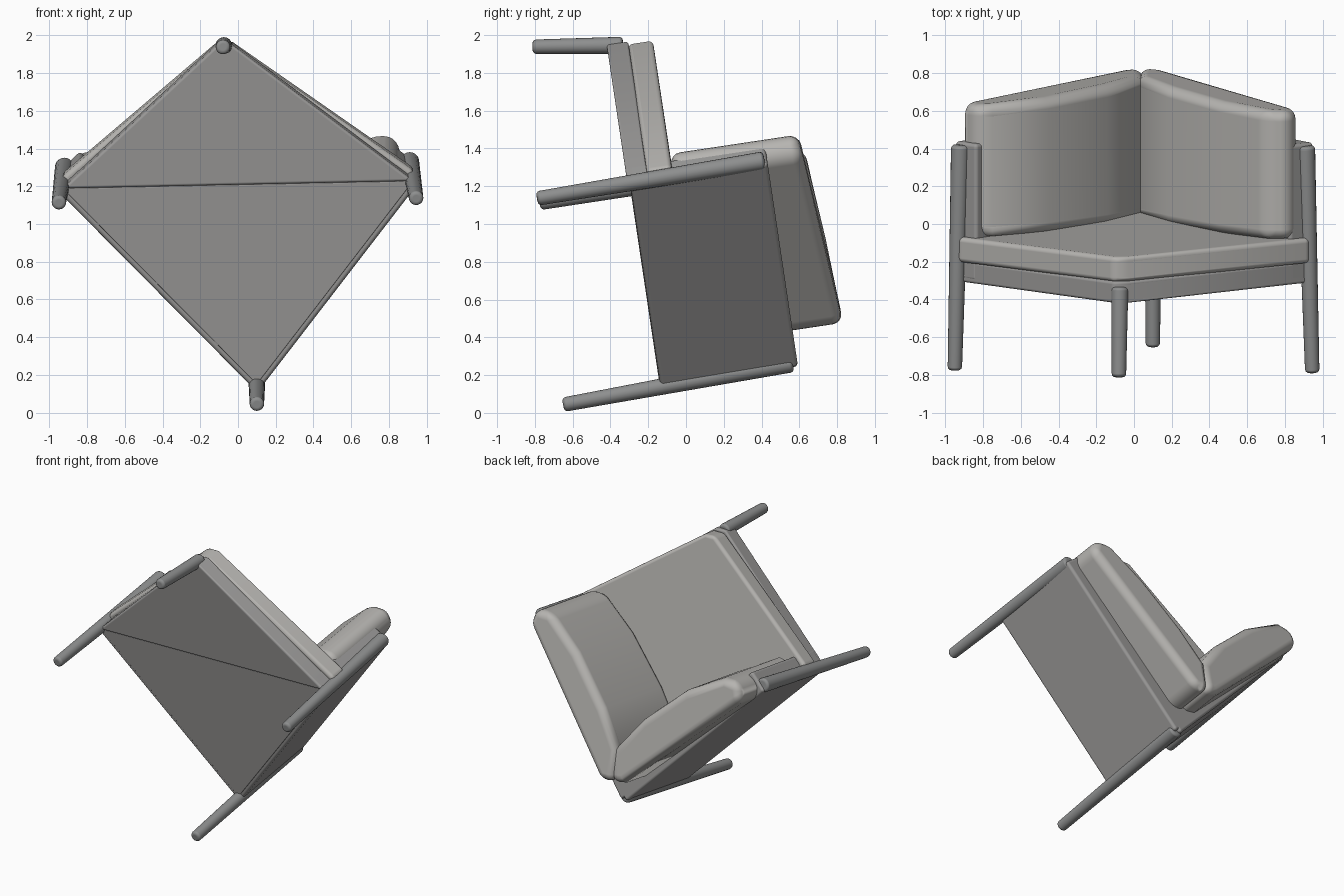
import bpy, bmesh, math
from mathutils import Vector, Matrix

if "Cube" in bpy.data.objects:
    bpy.data.objects.remove(bpy.data.objects["Cube"])

# The chair lies tipped: local y = chair up, local z = chair front
TIP = Matrix.Translation((0, 0, 1)) @ Matrix.Rotation(math.radians(8.5), 4, 'X')


def paint(name, rgb):
    m = bpy.data.materials.new(name)
    m.diffuse_color = (*rgb, 1)
    m.use_nodes = True
    m.node_tree.nodes["Principled BSDF"].inputs["Base Color"].default_value = m.diffuse_color
    return m


FABRIC = paint("fabric", (0.47, 0.46, 0.44))
FRAME = paint("frame", (0.33, 0.325, 0.32))
LEGS = paint("legs", (0.27, 0.275, 0.275))


def finish(name, bm, bevel, mat, segments=4):
    bmesh.ops.recalc_face_normals(bm, faces=bm.faces[:])
    me = bpy.data.meshes.new(name)
    bm.to_mesh(me)
    bm.free()
    me.materials.append(mat)
    ob = bpy.data.objects.new(name, me)
    bpy.context.collection.objects.link(ob)
    ob.matrix_world = TIP
    for p in me.polygons:
        p.use_smooth = True
    mod = ob.modifiers.new("soft_edges", 'BEVEL')
    mod.width = bevel
    mod.segments = segments
    mod.angle_limit = math.radians(40)
    mod.harden_normals = True
    return ob


def slab(name, outline, low, high, bevel, mat):
    """Prism over an (x, front) outline; high may vary per corner."""
    bm = bmesh.new()
    n = len(outline)
    highs = high if isinstance(high, (list, tuple)) else [high] * n
    a = [bm.verts.new((x, low, v)) for x, v in outline]
    b = [bm.verts.new((x, h, v)) for (x, v), h in zip(outline, highs)]
    bm.faces.new(a)
    bm.faces.new(b)
    for i in range(n):
        j = (i + 1) % n
        bm.faces.new((a[i], a[j], b[j], b[i]))
    return finish(name, bm, bevel, mat)


def post(name, foot, top, r_foot, r_top):
    """Round tapered post between two local points."""
    p, q = Vector(foot), Vector(top)
    d = q - p
    bm = bmesh.new()
    bmesh.ops.create_cone(bm, cap_ends=True, segments=20, radius1=r_foot,
                          radius2=r_top, depth=d.length)
    m = Matrix.Translation((p + q) / 2) @ d.to_track_quat('Z', 'Y').to_matrix().to_4x4()
    bmesh.ops.transform(bm, matrix=m, verts=bm.verts[:])
    return finish(name, bm, 0.02, LEGS, 3)


def strip(p, q, near, far):
    """Outline of a wall from p to q, offset inwards between near and far."""
    p, q = Vector(p), Vector(q)
    d = q - p
    n = Vector((-d.y, d.x)).normalized()
    if n.dot(Vector((0, 0.2)) - p) < 0:
        n = -n
    return [tuple(p + n * near), tuple(q + n * near), tuple(q + n * far), tuple(p + n * far)]


# Seat corners (x, front)
L, R, B = (-0.93, 0.23), (0.93, 0.27), (0.10, -0.82)

# Legs and posts
post("front_leg", (-0.08, -0.665, 1.048), (-0.075, -0.19, 0.985), 0.038, 0.045)
post("left_leg_post", (-0.95, -0.75, 0.225), (-0.92, 0.46, 0.24), 0.038, 0.05)
post("right_leg_post", (0.945, -0.76, 0.25), (0.91, 0.46, 0.27), 0.038, 0.05)
post("back_leg_post", (0.10, -0.785, -0.85), (0.10, 0.45, -0.81), 0.038, 0.05)

# Seat frame: front half sits slightly lower than the back half
slab("seat_frame_front", [L, (-0.11, 1.0), (-0.03, 1.0), R], -0.275, -0.16, 0.015, FRAME)
slab("seat_frame_back", [L, R, B], -0.264, -0.13, 0.005, FRAME)

# Back panels behind both rear sides
for side, corner in (("left", L), ("right", R)):
    slab(side + "_back_panel", strip(B, corner, -0.03, 0.13), -0.26, 0.475, 0.02, FRAME)

# Seat cushion, reaching out over the side posts
slab("seat_cushion", [(-0.11, 0.985), (-0.93, 0.28), (-0.93, 0.21), (0.08, -0.70),
                      (0.93, 0.24), (0.93, 0.31), (-0.03, 0.985)],
     -0.165, [-0.03, -0.03, -0.03, 0.02, -0.03, -0.03, -0.03], 0.025, FABRIC)

# Padded back cushions, bulging on the inside, meeting at the rear corner
slab("right_back_cushion", [(0.03, -0.64), (0.14, -0.64), (0.87, 0.27), (0.83, 0.38),
                            (0.70, 0.38), (0.45, 0.17), (0.18, -0.15), (0.02, -0.40)],
     -0.03, [0.745, 0.745, 0.66, 0.66, 0.66, 0.68, 0.71, 0.735], 0.06, FABRIC)
slab("left_back_cushion", [(0.05, -0.64), (-0.06, -0.62), (-0.91, 0.17), (-0.87, 0.28),
                           (-0.75, 0.30), (-0.45, 0.13), (-0.14, -0.15), (0.05, -0.40)],
     -0.03, [0.745, 0.745, 0.68, 0.68, 0.68, 0.695, 0.715, 0.735], 0.06, FABRIC)
